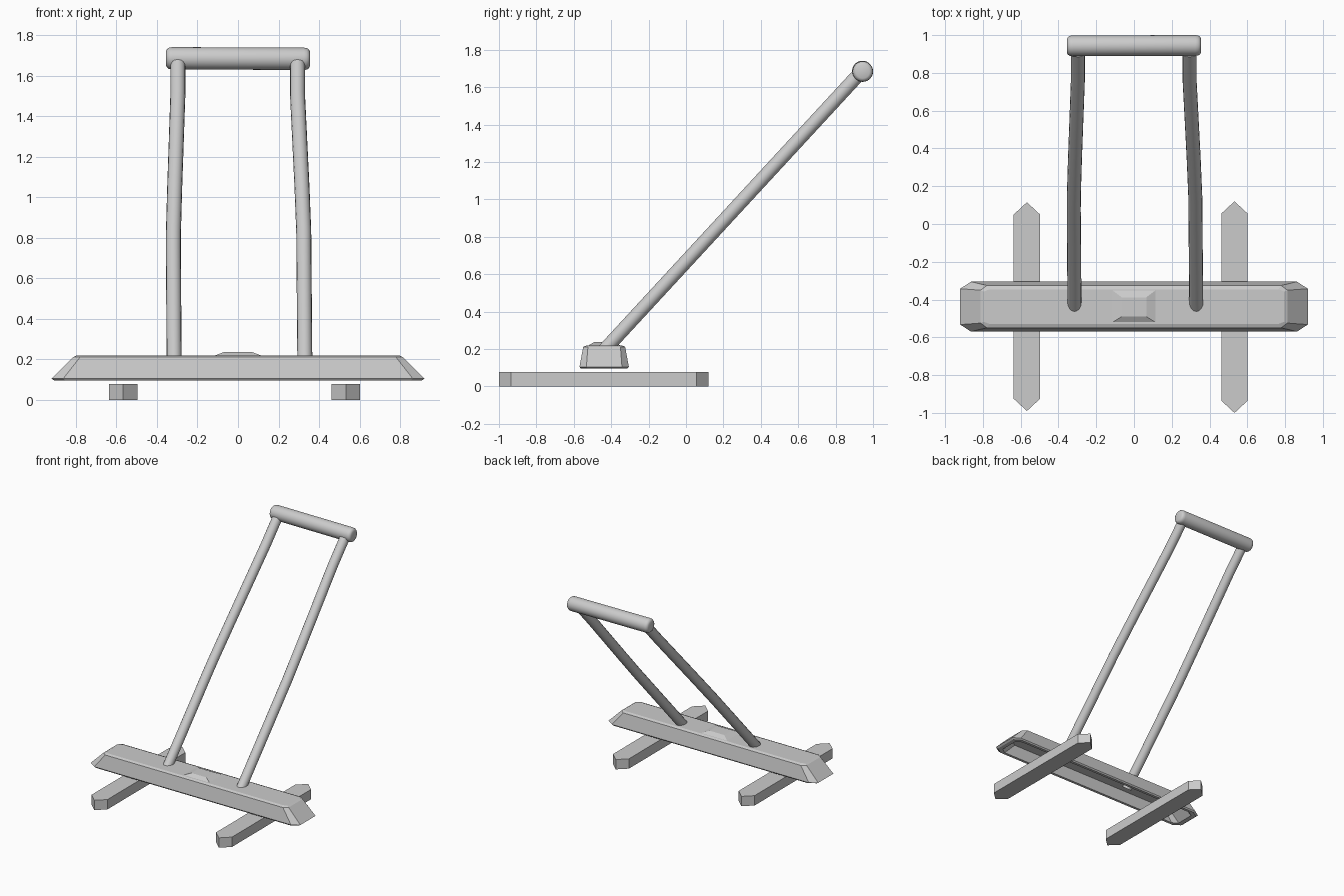
import bpy, bmesh, math

if "Cube" in bpy.data.objects:
    bpy.data.objects.remove(bpy.data.objects["Cube"])


def loft(name, rings, cap_start=True, cap_end=True):
    """Closed rings of equal point count, bridged in order."""
    bm = bmesh.new()
    loops = [[bm.verts.new(p) for p in ring] for ring in rings]
    for a, b in zip(loops, loops[1:]):
        n = len(a)
        for i in range(n):
            j = (i + 1) % n
            bm.faces.new((a[i], a[j], b[j], b[i]))
    if cap_start:
        bm.faces.new(loops[0][::-1])
    if cap_end:
        bm.faces.new(loops[-1])
    bmesh.ops.recalc_face_normals(bm, faces=bm.faces)
    mesh = bpy.data.meshes.new(name)
    bm.to_mesh(mesh)
    bm.free()
    obj = bpy.data.objects.new(name, mesh)
    bpy.context.collection.objects.link(obj)
    return obj


def octagon(x, y, cx, cy, z, mid=-0.4375):
    """Rectangle of half size x, y with corners cut by cx, cy."""
    q = [(x, -y + cy), (x, y - cy), (x - cx, y), (-x + cx, y),
         (-x, y - cy), (-x, -y + cy), (-x + cx, -y), (x - cx, -y)]
    return [(a, mid + b, z) for a, b in q]


def smooth(obj):
    bpy.ops.object.select_all(action='DESELECT')
    obj.select_set(True)
    bpy.context.view_layer.objects.active = obj
    bpy.ops.object.shade_smooth_by_angle(angle=math.radians(40))


# Pointed runners on the ground
for name, cx, y0, y1 in (("left_runner", -0.567, -0.99, 0.115),
                         ("right_runner", 0.532, -1.0, 0.12)):
    w, t = 0.07, 0.065
    outline = [(cx - w, y0 + t), (cx, y0), (cx + w, y0 + t),
               (cx + w, y1 - t), (cx, y1), (cx - w, y1 - t)]
    loft(name, [[(x, y, z) for x, y in outline] for z in (0.0, 0.078)])

# Hollow crossbar: recess ceiling, rim, sloped walls, chamfered top
loft("crossbar", [
    octagon(0.77, 0.088, 0.03, 0.02, 0.185),
    octagon(0.87, 0.103, 0.045, 0.03, 0.095),
    octagon(0.905, 0.124, 0.055, 0.036, 0.095),
    octagon(0.92, 0.132, 0.057, 0.037, 0.105),
    octagon(0.812, 0.112, 0.033, 0.025, 0.212),
    octagon(0.795, 0.092, 0.03, 0.012, 0.22),
])

# Raised pad in the middle of the crossbar
loft("centre_pad", [
    [(x, y, z) for x, y in ((-a, y0), (a, y0), (a, y1), (-a, y1))]
    for a, y0, y1, z in ((0.115, -0.522, -0.35, 0.215),
                         (0.113, -0.52, -0.352, 0.22),
                         (0.065, -0.49, -0.388, 0.238))])

# Slanted poles that bend slightly inward halfway up
for name, low, mid, high in (("left_pole", -0.315, -0.319, -0.297),
                             ("right_pole", 0.330, 0.325, 0.294)):
    path = [(low, 0.17), (mid, 0.75), (mid * 0.98 + high * 0.02, 0.83),
            (mid * 0.7 + high * 0.3, 1.05), (high, 1.5), (high, 1.655)]
    curve = bpy.data.curves.new(name, 'CURVE')
    curve.dimensions = '3D'
    curve.bevel_depth = 0.037
    curve.bevel_resolution = 6
    curve.use_fill_caps = True
    spline = curve.splines.new('POLY')
    spline.points.add(len(path) - 1)
    for point, (x, z) in zip(spline.points, path):
        point.co = (x, -0.413 + (z - 0.22) * 0.923, z, 1)
    pole = bpy.data.objects.new(name, curve)
    bpy.context.collection.objects.link(pole)
    bpy.ops.object.select_all(action='DESELECT')
    pole.select_set(True)
    bpy.context.view_layer.objects.active = pole
    bpy.ops.object.convert(target='MESH')
    smooth(bpy.context.object)

# Handle bar with rounded ends
profile = [(-0.355, 0.036), (-0.35, 0.046), (-0.34, 0.053), (-0.325, 0.055),
           (0.325, 0.055), (0.34, 0.053), (0.35, 0.046), (0.355, 0.036)]
sides = 28
handle = loft("handle_bar", [
    [(x, 0.944 + 0.003 * x + r * math.cos(2 * math.pi * i / sides),
      1.685 - 0.004 * x + r * math.sin(2 * math.pi * i / sides))
     for i in range(sides)] for x, r in profile])
smooth(handle)
